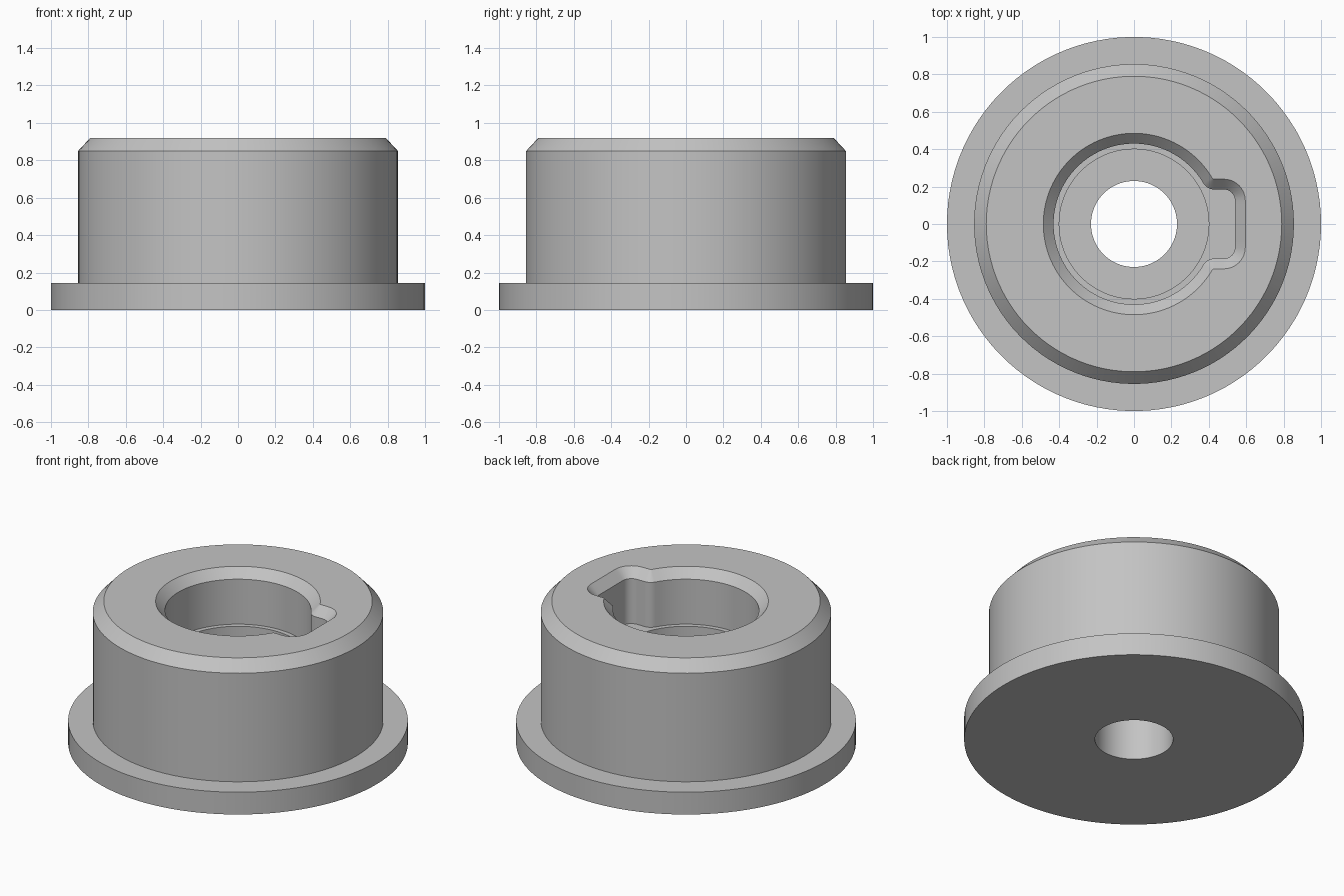
import bpy, bmesh
from math import sin, cos, atan2, hypot, pi, sqrt

cube = bpy.data.objects.get("Cube")
if cube:
    bpy.data.objects.remove(cube, do_unlink=True)

BORE, KEY_X, KEY_HALF = 0.43, 0.54, 0.185
CORNER, BLEND = 0.06, 0.065


def arc(cx, cy, r, a0, a1, n):
    return [(cx + r * cos(a0 + (a1 - a0) * i / n),
             cy + r * sin(a0 + (a1 - a0) * i / n)) for i in range(n + 1)]


def keyed_outline(grow):
    """Round bore with a rounded keyway on +x, offset outwards by grow."""
    edge = KEY_HALF - CORNER
    pts = [(KEY_X + grow, edge * i / 4) for i in range(4)]
    pts += arc(KEY_X - CORNER, edge, CORNER + grow, 0, pi / 2, 8)
    # blend between keyway side and bore
    cy = KEY_HALF + BLEND
    cx = sqrt((BORE + BLEND) ** 2 - cy ** 2)
    a = atan2(cy, cx)
    pts += arc(cx, cy, BLEND - grow, 1.5 * pi, pi + a, 6)
    pts += arc(0, 0, BORE + grow, a, pi, 44)[1:]
    return pts + [(x, -y) for x, y in reversed(pts[1:-1])]


base = keyed_outline(0)


def circle(r):
    return [(r * x / hypot(x, y), r * y / hypot(x, y)) for x, y in base]


# Closed stack of loops: outside going up, then the bore going down
loops = [
    (circle(1.0), 0), (circle(1.0), 0.145),              # flange
    (circle(0.855), 0.145), (circle(0.855), 0.85),       # body
    (circle(0.79), 0.92),                                # outer chamfer
    (keyed_outline(0.055), 0.92), (base, 0.862),         # bore chamfer
    (base, 0.57), (circle(0.40), 0.57),                  # keyed bore and ledge
    (circle(0.40), 0.36), (circle(0.23), 0.36),          # counterbore floor
    (circle(0.23), 0),                                   # through hole
]

bm = bmesh.new()
rings = [[bm.verts.new((x, y, z)) for x, y in pts] for pts, z in loops]
n = len(base)
for k, low in enumerate(rings):
    high = rings[(k + 1) % len(rings)]
    for i in range(n):
        j = (i + 1) % n
        bm.faces.new((low[i], low[j], high[j], high[i]))
bmesh.ops.recalc_face_normals(bm, faces=bm.faces)

mesh = bpy.data.meshes.new("flanged_bushing")
bm.to_mesh(mesh)
bm.free()
bushing = bpy.data.objects.new("flanged_bushing", mesh)
bpy.context.collection.objects.link(bushing)

# Plain grey finish
grey = bpy.data.materials.new("light_grey")
grey.use_nodes = True
colour = (0.55, 0.55, 0.55, 1)
grey.diffuse_color = colour
grey.node_tree.nodes["Principled BSDF"].inputs["Base Color"].default_value = colour
mesh.materials.append(grey)

bpy.context.view_layer.objects.active = bushing
bushing.select_set(True)
bpy.ops.object.shade_smooth_by_angle(angle=pi / 6)
